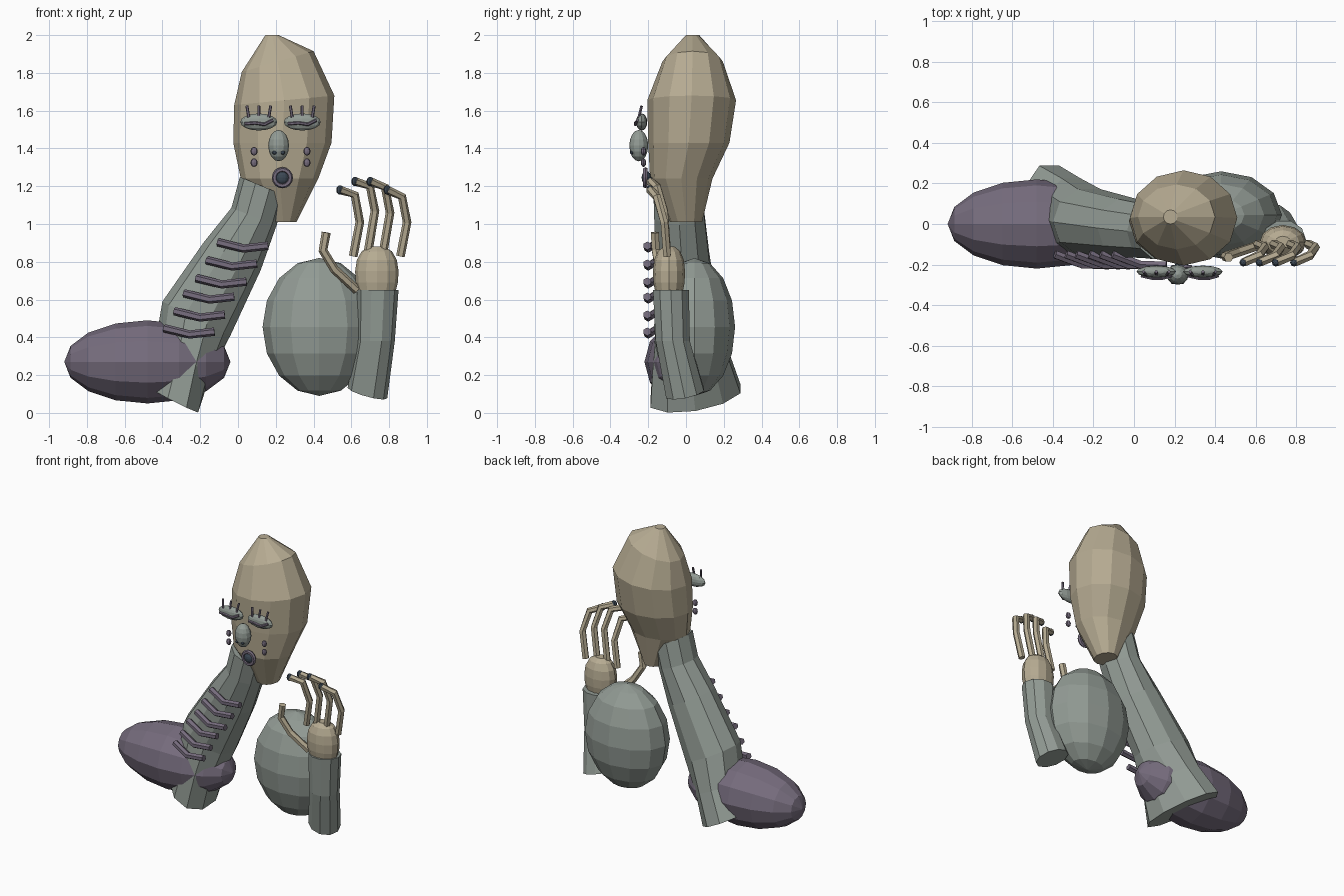
import bpy, bmesh, math
from mathutils import Vector, Matrix

if "Cube" in bpy.data.objects:
    bpy.data.objects.remove(bpy.data.objects["Cube"])


def material(name, rgb):
    m = bpy.data.materials.new(name)
    m.diffuse_color = (*rgb, 1)
    m.use_nodes = True
    m.node_tree.nodes["Principled BSDF"].inputs["Base Color"].default_value = m.diffuse_color
    return m


TAN = material("warm tan", (0.47, 0.41, 0.29))
GRAY = material("sage gray", (0.29, 0.33, 0.30))
PURPLE = material("dusty purple", (0.18, 0.15, 0.205))
DARK = material("slate blue", (0.045, 0.065, 0.09))


def finish(name, bm, mat):
    bmesh.ops.recalc_face_normals(bm, faces=bm.faces)
    me = bpy.data.meshes.new(name)
    bm.to_mesh(me)
    bm.free()
    me.materials.append(mat)
    ob = bpy.data.objects.new(name, me)
    bpy.context.collection.objects.link(ob)
    return ob


def loft(name, rings, n, mat):
    """Skin rings given as (centre, u axis, v axis), capped at both ends."""
    bm = bmesh.new()
    loops = []
    for c, u, v in rings:
        c, u, v = Vector(c), Vector(u), Vector(v)
        loops.append([bm.verts.new(c + u * math.cos(2 * math.pi * i / n)
                                   + v * math.sin(2 * math.pi * i / n)) for i in range(n)])
    for a, b in zip(loops, loops[1:]):
        for i in range(n):
            j = (i + 1) % n
            bm.faces.new((a[i], a[j], b[j], b[i]))
    bm.faces.new(loops[0])
    bm.faces.new(loops[-1])
    return finish(name, bm, mat)


def tube(name, pts, r, mat, n=6):
    """Bent rod through the points."""
    pts = [Vector(p) for p in pts]
    rings = []
    for i, p in enumerate(pts):
        t = (pts[min(i + 1, len(pts) - 1)] - pts[max(i - 1, 0)]).normalized()
        ref = Vector((0, 1, 0)) if abs(t.y) < 0.8 else Vector((1, 0, 0))
        u = t.cross(ref).normalized()
        rings.append((p, u * r, t.cross(u) * r))
    return loft(name, rings, n, mat)


def ball(name, c, size, mat, seg=12, rings=8, rot=(0, 0, 0)):
    """Ellipsoid with the given half sizes, rotated about its centre."""
    bm = bmesh.new()
    bmesh.ops.create_uvsphere(bm, u_segments=seg, v_segments=rings, radius=1)
    turn = Matrix.Identity(4)
    for a, ax in zip(rot, "XYZ"):
        turn = Matrix.Rotation(a, 4, ax) @ turn
    bm.transform(Matrix.Translation(c) @ turn @ Matrix.Diagonal((*size, 1)))
    return finish(name, bm, mat)


# Head
loft("head", [
    ((0.18, 0.035, 2.00), (0.035, 0, 0), (0, 0.035, 0)),
    ((0.21, 0.035, 1.86), (0.19, 0, 0.055), (0, 0.16, 0)),
    ((0.245, 0.03, 1.655), (0.265, 0, 0.025), (0, 0.235, 0)),
    ((0.235, 0.015, 1.43), (0.26, 0, 0), (0, 0.215, 0)),
    ((0.22, -0.025, 1.24), (0.205, 0, 0), (0, 0.165, 0)),
    ((0.24, 0.0, 1.01), (0.07, 0, 0), (0, 0.085, 0))], 12, TAN)

# Leaning neck, flared at the bottom
loft("neck", [
    ((-0.37, 0.05, 0.09), (0.16, 0, -0.08), (-0.05, 0.25, 0.04)),
    ((-0.29, 0.025, 0.29), (0.15, 0, -0.07), (-0.02, 0.21, 0.02)),
    ((-0.22, 0.01, 0.50), (0.18, 0, -0.09), (0, 0.17, 0)),
    ((-0.03, -0.02, 0.83), (0.15, 0, -0.075), (0, 0.15, 0)),
    ((0.085, -0.035, 1.04), (0.12, 0, -0.045), (0, 0.14, 0)),
    ((0.13, -0.04, 1.20), (0.12, 0, -0.05), (0, 0.14, 0))], 10, GRAY)

# Foot and ball
ball("foot", (-0.48, 0, 0.27), (0.22, 0.22, 0.44), PURPLE, 12, 8, (0, math.pi / 2, 0))
ball("belly_ball", (0.43, 0.045, 0.455), (0.30, 0.215, 0.365), GRAY, 12, 8)

# Chevron ribs climbing the neck
for i, (x, z) in enumerate([(0.03, 0.87), (-0.03, 0.775), (-0.085, 0.68),
                            (-0.15, 0.60), (-0.2, 0.505), (-0.255, 0.415)]):
    tube(f"neck_rib_{i + 1}", [(x - 0.135, -0.15, z + 0.033), (x, -0.2, z),
                               (x + 0.13, -0.205, z + 0.015)], 0.022, PURPLE)

# Bent arm
loft("arm", [
    ((0.685, -0.005, 0.105), (0.105, 0, -0.028), (0, 0.105, 0.02)),
    ((0.73, -0.07, 0.38), (0.1, 0, 0), (0, 0.095, 0)),
    ((0.74, -0.08, 0.65), (0.11, 0, 0), (0, 0.1, 0))], 10, GRAY)

# Palm, a dome with a flat base
loft("palm", [((0.735, -0.09, z), (0.115 * s, 0, 0), (0, 0.085 * s, 0))
              for z, s in [(0.64, 0.86), (0.69, 0.97), (0.75, 1), (0.81, 0.92),
                           (0.855, 0.7), (0.88, 0.35)]], 12, TAN)

# Fingers with dark tips: base x and z, knuckle z, bend z, tip z
for i, (x, zb, zk, zt, zn) in enumerate([
        (0.61, 0.83, 1.01, 1.155, 1.18), (0.69, 0.86, 1.07, 1.20, 1.225),
        (0.77, 0.86, 1.06, 1.195, 1.225), (0.86, 0.83, 1.01, 1.145, 1.18)]):
    tip = (x - 0.07, -0.19, zn)
    tube(f"finger_{i + 1}", [(x, -0.10, zb), (x + 0.035, -0.115, zk),
                             (x + 0.008, -0.155, zt), tip], 0.023, TAN)
    ball(f"finger_tip_{i + 1}", tip, (0.02, 0.02, 0.025), DARK, 8, 6)
tube("thumb", [(0.63, -0.10, 0.65), (0.51, -0.14, 0.76),
               (0.45, -0.16, 0.86), (0.467, -0.165, 0.955)], 0.024, TAN)

# Eyes with closed lids and lashes
for side, x in (("left", 0.11), ("right", 0.34)):
    ball(f"{side}_eye", (x, -0.235, 1.54), (0.098, 0.03, 0.045), GRAY, 12, 8)
    tube(f"{side}_eyelid", [(x - 0.075, -0.255, 1.53), (x - 0.02, -0.268, 1.535),
                            (x + 0.03, -0.268, 1.527), (x + 0.075, -0.255, 1.55)], 0.009, PURPLE)
    for k in (-1, 0, 1):
        tube(f"{side}_lash_{k + 2}", [(x + k * 0.053, -0.25, 1.565),
                                      (x + k * 0.063, -0.235, 1.625)], 0.008, PURPLE)

# Nose and nostrils
ball("nose", (0.215, -0.25, 1.415), (0.055, 0.05, 0.083), GRAY, 12, 8)
for k in (-1, 1):
    ball("nostril", (0.215 + k * 0.022, -0.287, 1.378), (0.013, 0.01, 0.01), DARK, 8, 6)

# Cheek dots
for x in (0.085, 0.365):
    for z in (1.385, 1.325):
        ball("cheek_dot", (x, -0.225, z), (0.019, 0.014, 0.023), PURPLE, 8, 6)

# Mouth: ring and dark centre
bpy.ops.mesh.primitive_torus_add(location=(0.235, -0.215, 1.245), rotation=(math.pi / 2, 0, 0),
                                 major_radius=0.042, minor_radius=0.014,
                                 major_segments=16, minor_segments=6)
lips = bpy.context.object
lips.name = "mouth_ring"
lips.data.materials.append(PURPLE)
ball("mouth_centre", (0.235, -0.21, 1.245), (0.036, 0.025, 0.036), DARK, 12, 8)
